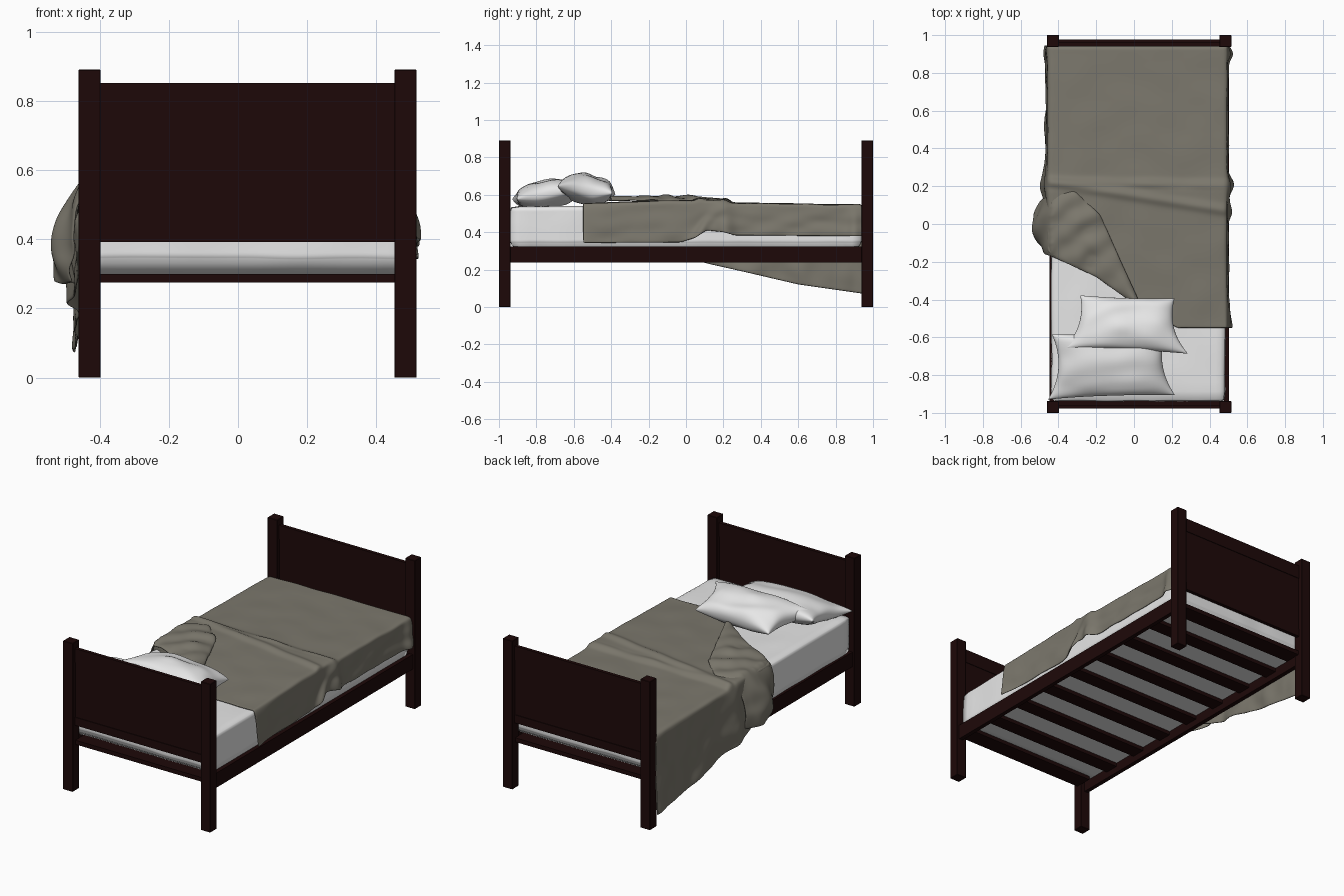
import bpy, bmesh, math
from mathutils import Vector, Matrix, noise

if "Cube" in bpy.data.objects:
    bpy.data.objects.remove(bpy.data.objects["Cube"])

CX = 0.0275  # centre line of the wooden frame


def material(name, rgb):
    m = bpy.data.materials.new(name)
    m.diffuse_color = (*rgb, 1)
    m.use_nodes = True
    m.node_tree.nodes["Principled BSDF"].inputs["Base Color"].default_value = m.diffuse_color
    return m


WOOD = material("dark_wood", (0.0125, 0.0026, 0.0026))
WHITE = material("white_linen", (0.8, 0.8, 0.8))
CLOTH = material("grey_green_blanket", (0.2, 0.187, 0.152))


def finish(name, bm, mat, smooth=True):
    bmesh.ops.recalc_face_normals(bm, faces=bm.faces)
    me = bpy.data.meshes.new(name)
    bm.to_mesh(me)
    bm.free()
    me.materials.append(mat)
    for p in me.polygons:
        p.use_smooth = smooth
    ob = bpy.data.objects.new(name, me)
    bpy.context.collection.objects.link(ob)
    return ob


def box(name, x, y, z, bevel=0.0):
    bm = bmesh.new()
    bmesh.ops.create_cube(bm, size=1)
    for v in bm.verts:
        v.co = [a + (b - a) * (c + 0.5) for (a, b), c in zip((x, y, z), v.co)]
    if bevel:
        bmesh.ops.bevel(bm, geom=bm.edges[:], offset=bevel, segments=1, affect='EDGES')
    return finish(name, bm, WOOD, False)


def grid(name, nu, nv, func, mat, thick):
    bm = bmesh.new()
    vs = [[bm.verts.new(func(i / nu, j / nv)) for j in range(nv + 1)] for i in range(nu + 1)]
    for i in range(nu):
        for j in range(nv):
            bm.faces.new((vs[i][j], vs[i + 1][j], vs[i + 1][j + 1], vs[i][j + 1]))
    ob = finish(name, bm, mat)
    s = ob.modifiers.new("thickness", 'SOLIDIFY')
    s.thickness, s.offset = thick, 0
    ob.modifiers.new("soften", 'SUBSURF').levels = 1
    return ob


def lerp(table, t):
    if t <= table[0][0]:
        return table[0][1]
    for (a, p), (b, q) in zip(table, table[1:]):
        if t <= b:
            return p + (q - p) * (t - a) / (b - a)
    return table[-1][1]


def n3(x, y, z, f):
    return noise.noise(Vector((x * f, y * f, z * f)))


def bump(t, c, w):
    return math.exp(-((t - c) / w) ** 2)


# Posts, end boards and side rails
for s, end in ((-1, "head"), (1, "foot")):
    for side, x in (("left", (-0.461, -0.397)), ("right", (0.452, 0.516))):
        box(f"{end}_post_{side}", x, sorted((s * 1.0, s * 0.938)), (0, 0.89), 0.002)
    inner = (-0.40, 0.455)
    box(f"{end}_panel", inner, sorted((s * 0.974, s * 0.961)), (0.42, 0.79))
    box(f"{end}_top_rail", inner, sorted((s * 0.978, s * 0.957)), (0.77, 0.852))
    box(f"{end}_low_rail", inner, sorted((s * 0.978, s * 0.957)), (0.392, 0.44))
    box(f"{end}_cross_bar", inner, sorted((s * 0.972, s * 0.87)), (0.275, 0.300))
for s, side in ((-1, "left"), (1, "right")):
    box(f"side_rail_{side}", sorted((CX + s * 0.475, CX + s * 0.45)), (-0.95, 0.95), (0.237, 0.325))

# Slats
for i in range(7):
    y = 0.233 * (i - 3)
    box(f"slat_{i}", (CX - 0.455, CX + 0.455), (y - 0.043, y + 0.043), (0.275, 0.297))

# Mattress: rounded box whose underside rests on the slats
bm = bmesh.new()
bmesh.ops.create_cube(bm, size=2)
bmesh.ops.subdivide_edges(bm, edges=bm.edges[:], cuts=36, use_grid_fill=True)
half, r = Vector((0.460, 0.938, 0.103)), 0.025
for v in bm.verts:
    p = Vector([a * b for a, b in zip(v.co, half)])
    q = Vector([max(-(h - r), min(h - r, c)) for c, h in zip(p, half)])
    d = p - q
    p = q + d.normalized() * r
    low = v.co.z < -0.99
    p += v.co.normalized() * 0.006 * n3(p.x, p.y, p.z, 6)
    if low:
        p.z = -0.105 if abs(v.co.y) > 0.99 else -0.139
    v.co = p + Vector((0.022, 0, 0.436))
finish("mattress", bm, WHITE)

# Blanket: right drop, top, left drop, with hems that vary along the bed
HEM_R = [(-0.55, .342), (-0.03, .345), (0.05, .37), (0.11, .41), (0.2, .40), (0.26, .383), (0.95, .378)]
EDGE_L = [(-0.55, .24), (-0.5, .14), (-0.4, -.02), (-0.27, -.2), (-0.2, -.36), (-0.15, -.452), (1, -.452)]
HEM_L = [(-0.2, .545), (-0.15, .40), (0, .28), (0.1, .235), (0.3, .19), (0.6, .12), (0.95, .07)]
TOP = [(-0.55, .551), (-0.1, .565), (0.17, .568), (0.24, .554), (0.9, .545)]


def blanket(a, b):
    y = -0.55 + 1.56 * b
    over = max(0, y - 0.938)          # last rows turn down at the foot
    y = min(y, 0.938)
    xl, xr = lerp(EDGE_L, y), 0.488
    top = lerp(TOP, y)
    if a < 0.2:
        d = 1 - a / 0.2
        pleat = 0.22 - 0.16 * d        # slanting fold down the right side
        x = xr + d ** 0.6 * (0.008 + 0.03 * bump(y, 0.21, 0.045) + 0.025 * bump(y, -0.54, 0.12)
                             + 0.022 * bump(y, 0.9, 0.03) + 0.012 * n3(0, y, d * 0.4, 7)
                             + 0.018 * bump(y, pleat, 0.035))
        z = top + d * (lerp(HEM_R, y) - top)
    elif a > 0.7:
        d = (a - 0.7) / 0.3
        hem = min(lerp(HEM_L, y), top - 0.004)
        k = min(1, (top - hem) * 5)
        x = xl - d ** 0.6 * k * (0.016 + 0.035 * bump(y, 0.2, 0.06) + 0.012 * bump(y, 0.9, 0.05)
                                 + 0.020 * n3(3, y, d * 0.4, 9)) * (1 - 0.4 * d * max(0, y))
        z = top + d * (hem - top)
    else:
        t = (a - 0.2) / 0.5
        x = xr + t * (xl - xr)
        z = top + 0.016 * bump(y, 0.215 - 0.02 * x, 0.02) * (0.7 + 0.5 * n3(x, 0, 0, 6))
        z += 0.014 * bump(y, 0.15 - 0.16 * x, 0.022) + 0.005 * n3(x, y, 0, 6)
        z -= over
    if over and (a < 0.2 or a > 0.7):
        y += over * 0.1
    return Vector((x, y, z))


grid("blanket", 60, 104, blanket, CLOTH, 0.007)

# Turned-back corner of the blanket, hanging over the left edge
FOLD = [(0, (0.0, -.42)), (0.3, (-.2, -.28)), (0.6, (-.44, -.17)), (0.8, (-.6, -.15)), (1, (-.72, -.10))]
HEM = [(0, (0.02, -.40)), (0.2, (-.07, -.2)), (0.4, (-.18, .05)), (0.6, (-.32, .18)), (0.8, (-.52, .14)), (1, (-.72, .12))]
FOLD = [(t, Vector(p)) for t, p in FOLD]
HEM = [(t, Vector(p)) for t, p in HEM]


def flap(u, v):
    p = lerp(FOLD, u).lerp(lerp(HEM, u), v)
    e = max(0, -0.44 - p.x)
    belly = 0.4 + 0.6 * math.sin(math.pi * v)
    x = max(p.x, -0.44) - 0.098 * belly * math.sin(min(1, e / 0.28) * math.pi * 0.7) ** 0.85
    z = 0.568 - e + 0.022 * math.sin(math.pi * v) ** 0.5 * (1 - min(1, e * 8))
    z -= 0.014 * max(0, min(1, (-0.3 - p.x) / 0.13))
    fold = 0.6 * math.sin(38 * p.y - 26 * p.x) + 1.2 * n3(p.x, p.y, 5, 11)
    w = 0.010 * fold * min(1, u * 3)
    if e > 0:
        x -= w * min(1, e * 12)
        z += w * 0.4
    else:
        z += max(w, -0.008)
    return Vector((max(x, -0.538), p.y, z))


grid("blanket_turned_corner", 56, 32, flap, CLOTH, 0.008)


# Pillows: two puffed sheets with pinched corners
def pillow(name, loc, rot, sx, sy, h, taper, seed):
    bm = bmesh.new()
    n = 28
    mat = Matrix.Translation(loc) @ Matrix.Rotation(math.radians(rot[1]), 4, 'Z') \
        @ Matrix.Rotation(math.radians(rot[0]), 4, 'X')
    for s in (-1, 1):
        vs = []
        for i in range(n + 1):
            for j in range(n + 1):
                u = math.sin((2 * i / n - 1) * math.pi / 2)
                v = math.sin((2 * j / n - 1) * math.pi / 2)
                puff = max(0, (1 - u * u) * (1 - v * v)) ** 0.42
                x = sx * u * (1 - 0.14 * (1 - v * v) * u * u) * (1 - taper * v)
                y = sy * v * (1 - 0.06 * (1 - u * u) * v * v)
                z = s * h * puff * (1 + 0.15 * n3(u + seed, v, s, 1.8))
                z += 0.010 * n3(u, v, seed, 1.5)
                vs.append(bm.verts.new(mat @ Vector((x, y, z))))
        for i in range(n):
            for j in range(n):
                k = i * (n + 1) + j
                bm.faces.new((vs[k], vs[k + n + 1], vs[k + n + 2], vs[k + 1]))
    bmesh.ops.remove_doubles(bm, verts=bm.verts, dist=0.0004)
    finish(name, bm, WHITE)


pillow("back_pillow", (-0.125, -0.745, 0.605), (10, 2), 0.32, 0.175, 0.076, 0.05, 1)
pillow("front_pillow", (-0.04, -0.53, 0.630), (-9, -2), 0.29, 0.146, 0.080, 0.14, 4)
